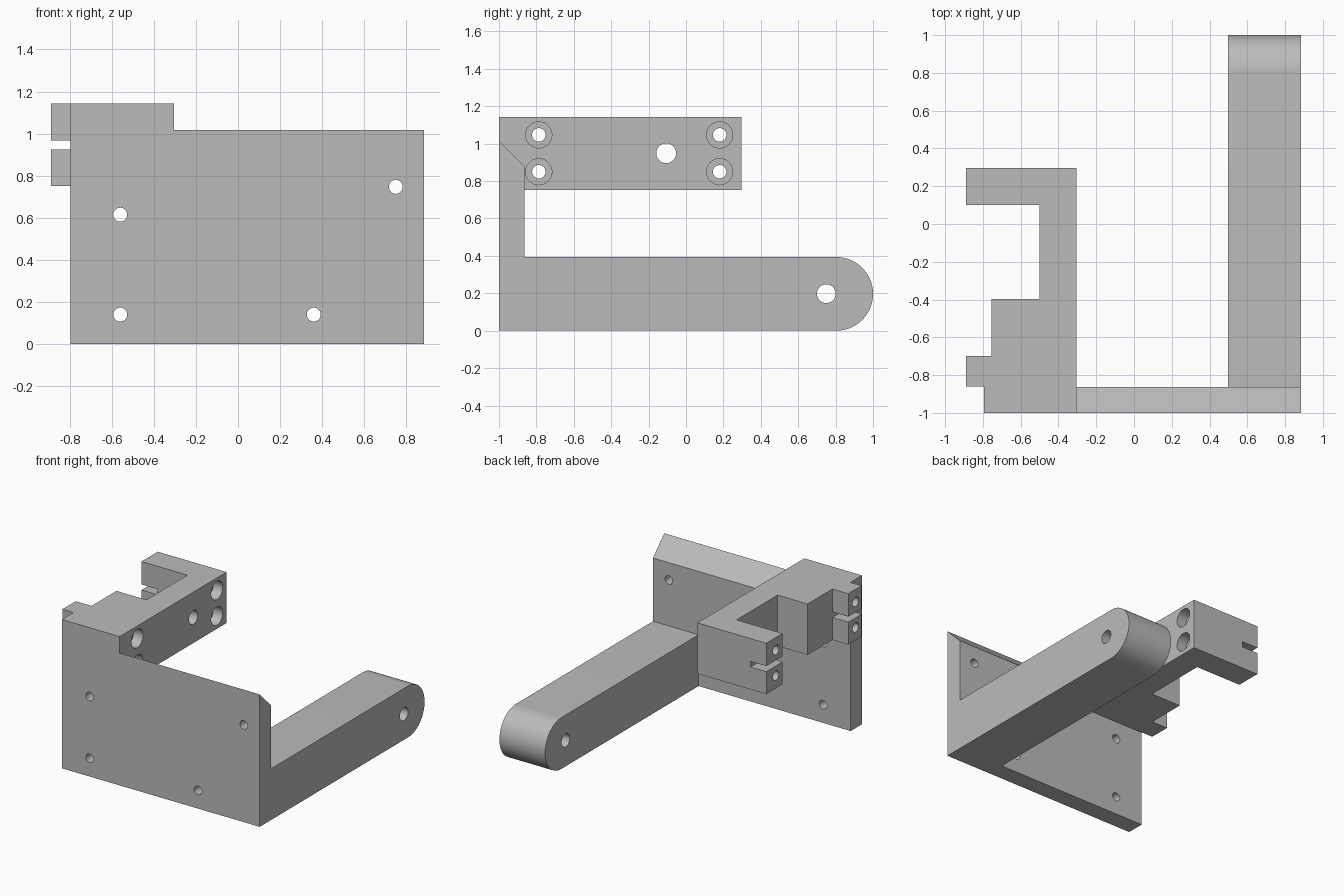
import bpy, bmesh, math
from mathutils import Matrix, Vector

cube = bpy.data.objects.get("Cube")
if cube:
    bpy.data.objects.remove(cube, do_unlink=True)

grey = bpy.data.materials.new("plain_grey")
grey.use_nodes = True
colour = (0.5, 0.5, 0.5, 1)
grey.diffuse_color = colour
grey.node_tree.nodes["Principled BSDF"].inputs["Base Color"].default_value = colour


def extrude(name, points, offset):
    """Solid made by pushing a flat outline along an offset."""
    bm = bmesh.new()
    face = bm.faces.new([bm.verts.new(p) for p in points])
    moved = bmesh.ops.extrude_face_region(bm, geom=[face])["geom"]
    bmesh.ops.translate(bm, vec=Vector(offset),
                        verts=[v for v in moved if isinstance(v, bmesh.types.BMVert)])
    bmesh.ops.recalc_face_normals(bm, faces=bm.faces)
    mesh = bpy.data.meshes.new(name)
    bm.to_mesh(mesh)
    bm.free()
    mesh.materials.append(grey)
    obj = bpy.data.objects.new(name, mesh)
    bpy.context.collection.objects.link(obj)
    return obj


def box(name, x0, x1, y0, y1, z0, z1):
    return extrude(name, [(x0, y0, z0), (x1, y0, z0), (x1, y1, z0), (x0, y1, z0)],
                   (0, 0, z1 - z0))


def drill(axis, start, end, a, b, radius):
    """Round cutter along x (a, b = y, z) or along y (a, b = x, z)."""
    ring = []
    for i in range(40):
        t = math.tau * i / 40
        u, v = a + radius * math.cos(t), b + radius * math.sin(t)
        ring.append((start, u, v) if axis == "x" else (u, start, v))
    length = end - start
    return extrude("drill", ring, (length, 0, 0) if axis == "x" else (0, length, 0))


def combine(target, others, operation):
    """Apply a boolean for each helper, then remove the helper."""
    for other in others:
        other.hide_render = True
        mod = target.modifiers.new("bool", "BOOLEAN")
        mod.operation, mod.object, mod.solver = operation, other, "EXACT"
        bpy.context.view_layer.objects.active = target
        bpy.ops.object.modifier_apply(modifier=mod.name)
        bpy.data.objects.remove(other, do_unlink=True)


# Front plate with a sloped top edge
LEFT, RIGHT, BACK = 0.885, -0.795, -0.863
profile = [(-1, 0), (BACK, 0), (BACK, 0.88), (-1, 1.017)]
frame = extrude("mounting_frame", [(RIGHT, y, z) for y, z in profile], (LEFT - RIGHT, 0, 0))

# Long arm with a rounded end
r = 0.197
arm_outline = [(-1, 0)]
for i in range(33):
    t = -math.pi / 2 + math.pi * i / 32
    arm_outline.append((1 - r + r * math.cos(t), r + r * math.sin(t)))
arm_outline.append((-1, 2 * r))
arm = extrude("arm", [(0.497, y, z) for y, z in arm_outline], (LEFT - 0.497, 0, 0))

# Stepped upper bracket
Z0, Z1, INNER, TIP = 0.752, 1.143, -0.305, -0.89
steps = [(RIGHT, -1), (INNER, -1), (INNER, 0.297), (TIP, 0.297), (TIP, 0.1),
         (-0.5, 0.1), (-0.5, -0.397), (-0.755, -0.397), (-0.755, -0.698),
         (TIP, -0.698), (TIP, -0.86), (RIGHT, -0.86)]
bracket = extrude("bracket", [(x, y, Z0) for x, y in steps], (0, 0, Z1 - Z0))

# Slots in the two bracket tabs
slots = [box("slot", -1, -0.755, y0, y1, 0.924, 0.967)
         for y0, y1 in ((-0.86, -0.6), (0, 0.4))]
combine(bracket, slots, "DIFFERENCE")

# One solid frame
combine(frame, [arm, bracket], "UNION")

# Plate, pivot and bracket holes, with recesses for the screw heads
cutters = [drill("y", -1.1, -0.8, x, z, 0.033)
           for x, z in ((-0.56, 0.615), (-0.56, 0.14), (0.36, 0.14), (0.75, 0.747))]
cutters.append(drill("x", 0.4, 1, 0.75, 0.198, 0.05))
cutters.append(drill("x", -0.6, -0.2, -0.106, 0.949, 0.053))
for y in (-0.787, 0.18):
    for z in (0.85, 1.047):
        cutters.append(drill("x", -1, -0.2, y, z, 0.036))
        cutters.append(drill("x", INNER - 0.08, -0.2, y, z, 0.07))
combine(frame, cutters, "DIFFERENCE")

# Smooth round faces, sharp corners
bpy.ops.object.select_all(action="DESELECT")
frame.select_set(True)
bpy.context.view_layer.objects.active = frame
bpy.ops.object.shade_smooth_by_angle(angle=math.radians(30))
